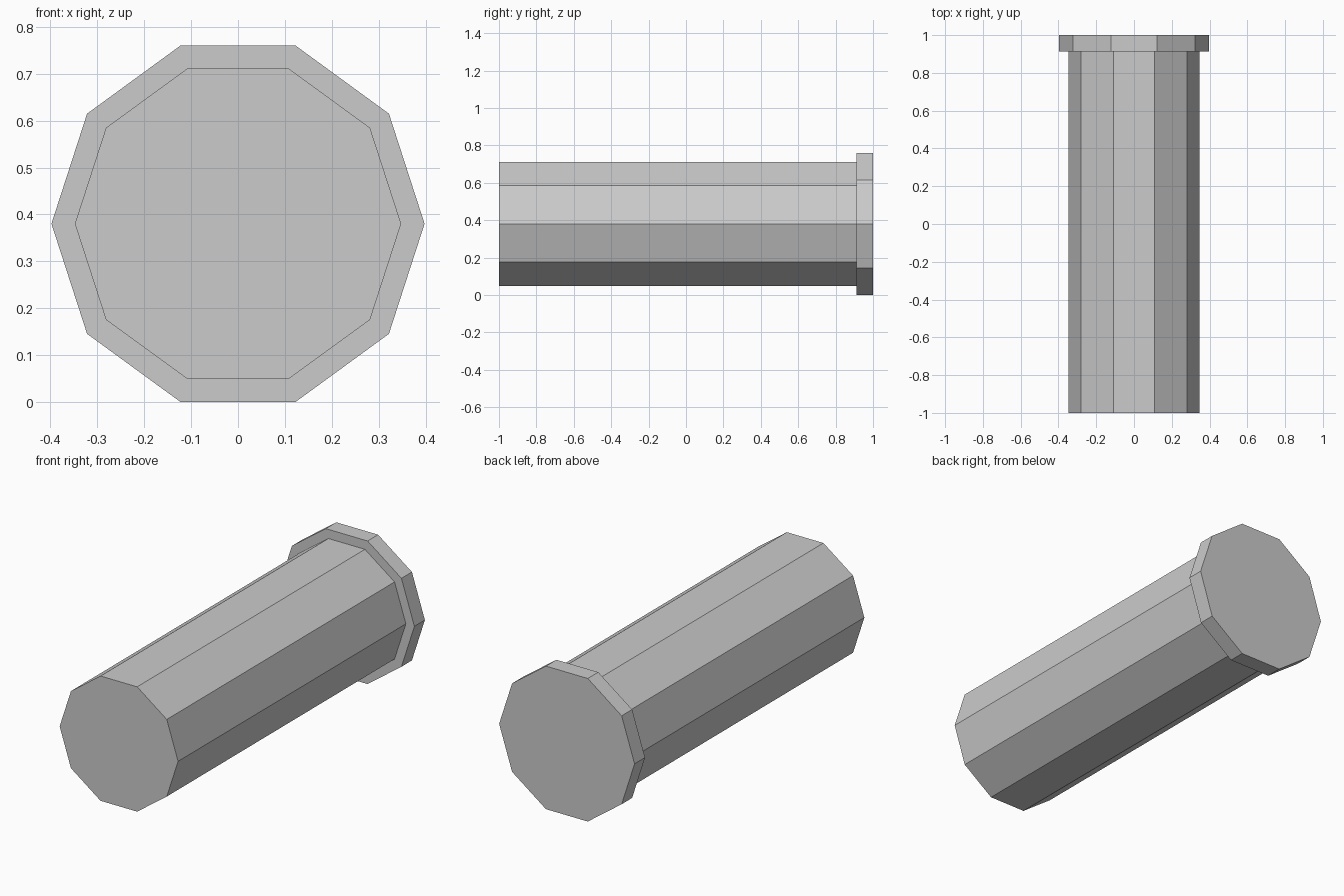
import bpy, bmesh
from math import cos, sin, tau

if "Cube" in bpy.data.objects:
    bpy.data.objects.remove(bpy.data.objects["Cube"])

SIDES = 10
CENTRE_Z = 0.38

# Profile along y: (y, half width radius, height radius)
PROFILE = [
    (-1.0, 0.348, 0.3485),   # free end of the shaft
    (0.912, 0.348, 0.3485),  # shaft meets the flange
    (0.912, 0.398, 0.3995),  # flange inner rim
    (1.0, 0.398, 0.3995),    # flange outer face
]

bm = bmesh.new()
rings = [[bm.verts.new((rx * cos(tau * i / SIDES), y, CENTRE_Z + rz * sin(tau * i / SIDES)))
          for i in range(SIDES)] for y, rx, rz in PROFILE]

# Side walls and the flange step
for a, b in zip(rings, rings[1:]):
    for i in range(SIDES):
        j = (i + 1) % SIDES
        bm.faces.new((a[i], a[j], b[j], b[i]))

# End caps
bm.faces.new(rings[0])
bm.faces.new(rings[-1])
bmesh.ops.recalc_face_normals(bm, faces=bm.faces)

mesh = bpy.data.meshes.new("flanged_shaft")
bm.to_mesh(mesh)
bm.free()
bpy.context.collection.objects.link(bpy.data.objects.new("flanged_shaft", mesh))
